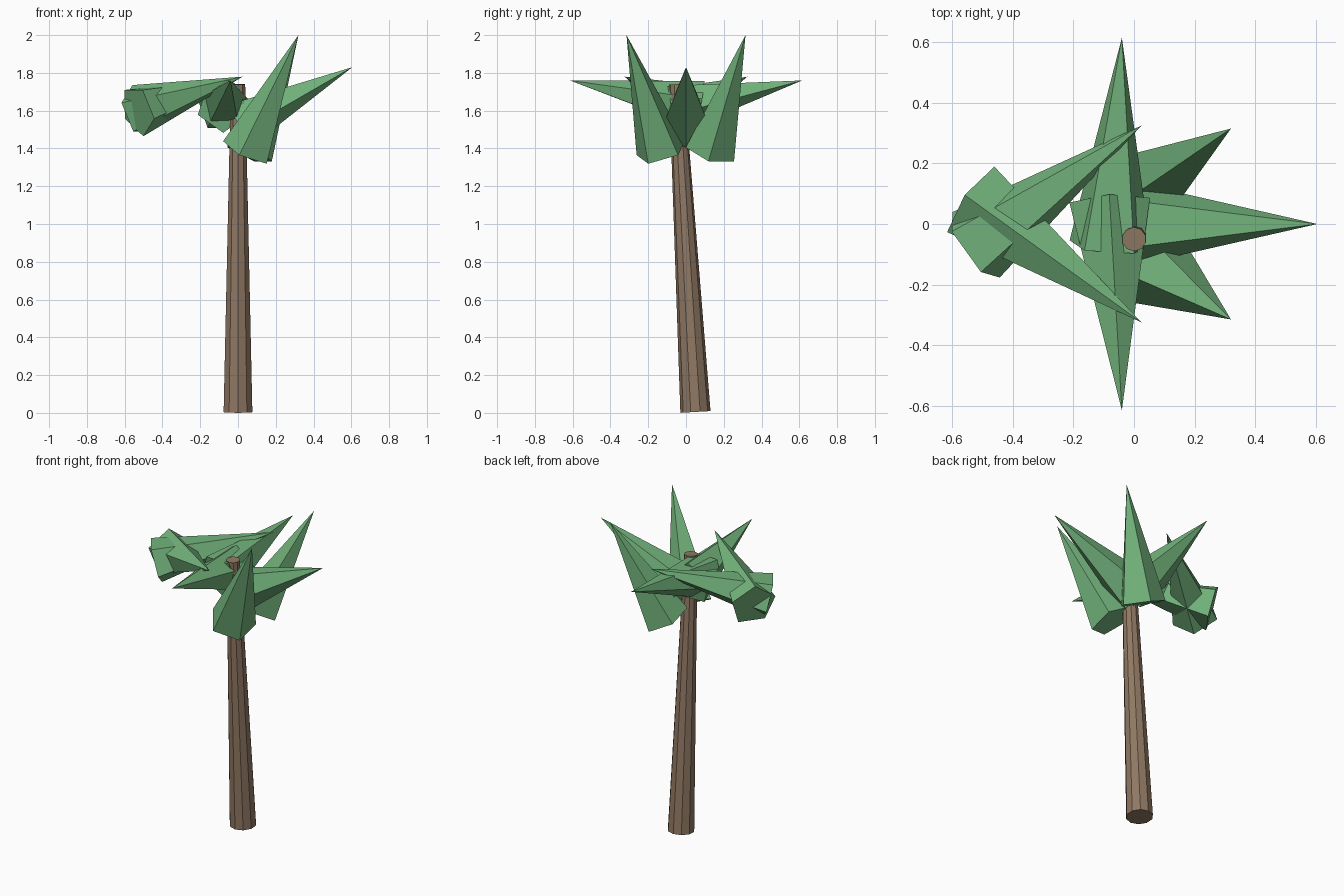
import bpy
from math import pi
from mathutils import Vector, Matrix

cube = bpy.data.objects.get("Cube")
if cube:
    bpy.data.objects.remove(cube, do_unlink=True)


def make_material(name, color):
    mat = bpy.data.materials.new(name)
    mat.use_nodes = True
    mat.diffuse_color = (*color, 1)
    bsdf = next(n for n in mat.node_tree.nodes if n.type == 'BSDF_PRINCIPLED')
    bsdf.inputs["Base Color"].default_value = (*color, 1)
    return mat


def tapered(name, base, tip, r_base, r_tip, sides, up, mat):
    """Flat-shaded cone from base to tip with its first corner turned towards up."""
    base, tip = Vector(base), Vector(tip)
    axis = (tip - base).normalized()
    corner = (up - axis * up.dot(axis)).normalized()
    side = corner.cross(axis)
    bpy.ops.mesh.primitive_cone_add(vertices=sides, radius1=r_base, radius2=r_tip,
                                    depth=(tip - base).length)
    obj = bpy.context.object
    # The primitive's first corner lies on its +y axis
    turn = Matrix((side, corner, axis)).transposed().to_4x4()
    obj.matrix_world = Matrix.Translation((base + tip) / 2) @ turn
    obj.name = name
    obj.data.materials.append(mat)
    return obj


bark = make_material("bark brown", (0.28, 0.19, 0.125))
leaf = make_material("leaf green", (0.17, 0.45, 0.20))

# Leaning trunk
tapered("trunk", (0, 0.05, 0.005), (0, -0.05, 1.74), 0.08, 0.04, 10,
        Vector((0, 1, 0)), bark)

# Seven fronds: the far one alone, the rest in mirrored pairs
UP = Vector((0, 0, 1))
tapered("frond_side", (0.0, 0, 1.53), (0.605, 0, 1.83), 0.14, 0, 5, -UP, leaf)

pairs = [
    ("frond_upright", (0.05, 0.13, 1.385), (0.32, 0.315, 2.0), 1),
    ("frond_flat", (-0.08, -0.07, 1.62), (-0.04, 0.615, 1.76), -1),
    ("frond_inward", (-0.53, -0.075, 1.6), (0.025, 0.325, 1.78), -1),
]
for name, base, tip, roll in pairs:
    for s, end in ((1, "back"), (-1, "front")):
        tapered(f"{name}_{end}", (base[0], s * base[1], base[2]),
                (tip[0], s * tip[1], tip[2]), 0.14, 0, 5, UP * roll * s, leaf)
